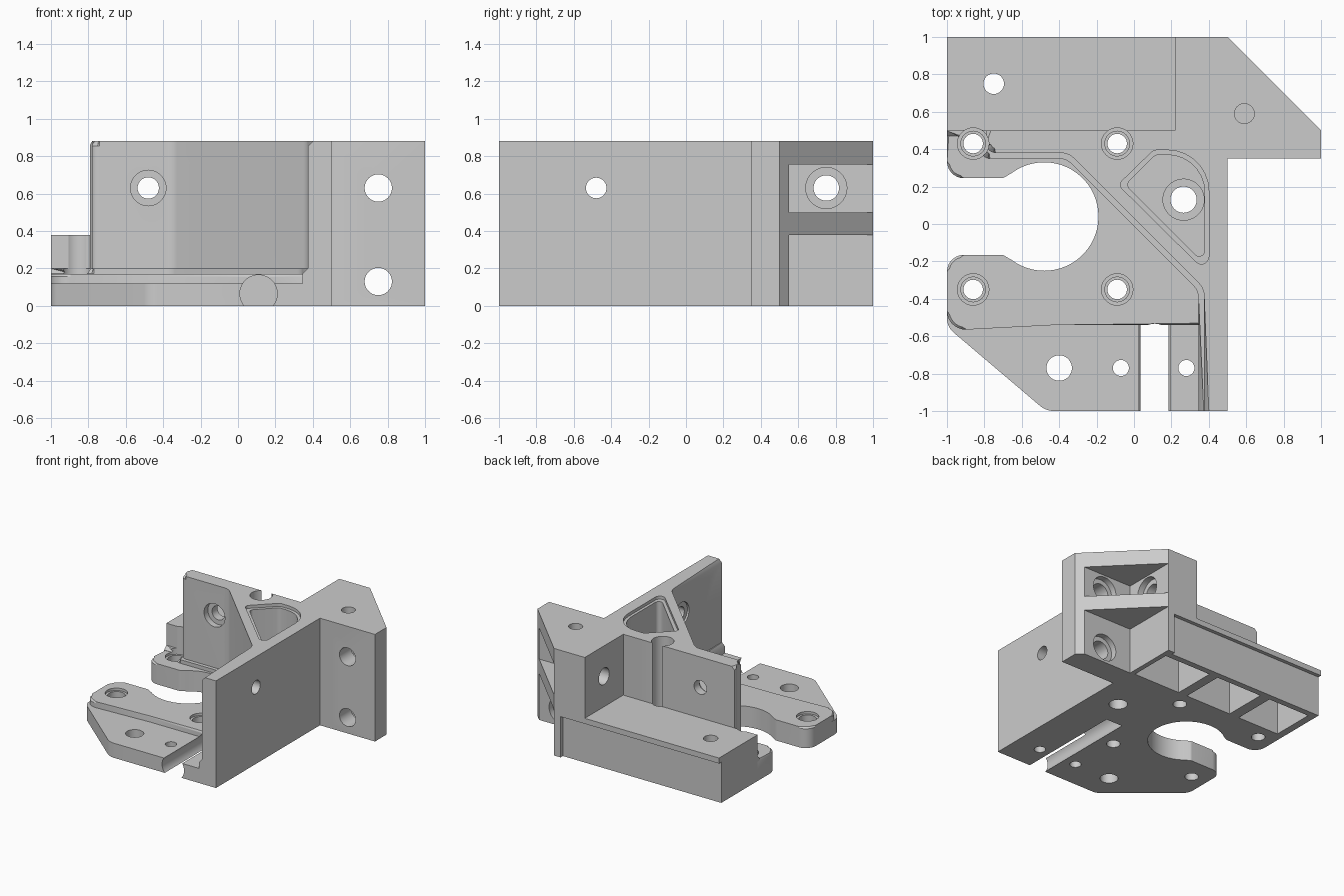
import bpy, bmesh, math
from mathutils import Vector, Matrix

if "Cube" in bpy.data.objects:
    bpy.data.objects.remove(bpy.data.objects["Cube"], do_unlink=True)

grey = bpy.data.materials.new("plain grey")
grey.use_nodes = True
GREY = (0.6, 0.6, 0.6, 1)
grey.diffuse_color = GREY
grey.node_tree.nodes["Principled BSDF"].inputs["Base Color"].default_value = GREY


def add_object(name, bm):
    bmesh.ops.recalc_face_normals(bm, faces=bm.faces)
    mesh = bpy.data.meshes.new(name)
    bm.to_mesh(mesh)
    bm.free()
    mesh.materials.append(grey)
    obj = bpy.data.objects.new(name, mesh)
    bpy.context.scene.collection.objects.link(obj)
    return obj


def rounded(points, steps=7):
    """Outline whose points may carry a third value, the corner radius."""
    out = []
    for i, p in enumerate(points):
        c = Vector((p[0], p[1], 0))
        if len(p) == 2:
            out.append(c)
            continue
        before, after = points[i - 1], points[(i + 1) % len(points)]
        a = (Vector((before[0], before[1], 0)) - c).normalized()
        b = (Vector((after[0], after[1], 0)) - c).normalized()
        half = a.angle(b) / 2
        centre = c + (a + b).normalized() * (p[2] / math.sin(half))
        reach = p[2] / math.tan(half)
        start = (c + a * reach - centre).normalized()
        end = (c + b * reach - centre).normalized()
        for k in range(steps + 1):
            out.append(centre + start.slerp(end, k / steps) * p[2])
    return out


def prism(name, points, z0, z1, chamfer=0, keep=None):
    """Extruded outline; top edges accepted by keep are chamfered."""
    bm = bmesh.new()
    ring = rounded(points)
    low = [bm.verts.new((p.x, p.y, z0)) for p in ring]
    high = [bm.verts.new((p.x, p.y, z1)) for p in ring]
    bm.faces.new(low[::-1])
    bm.faces.new(high)
    for i in range(len(ring)):
        bm.faces.new((low[i - 1], low[i], high[i], high[i - 1]))
    if chamfer:
        top = set(high)
        edges = [e for e in bm.edges if all(v in top for v in e.verts)
                 and keep((e.verts[0].co + e.verts[1].co) / 2)]
        bmesh.ops.bevel(bm, geom=edges, offset=chamfer, segments=1, affect='EDGES')
    return add_object(name, bm)


def box(name, x0, x1, y0, y1, z0, z1):
    return prism(name, [(x0, y0), (x1, y0), (x1, y1), (x0, y1)], z0, z1)


def drill(axis, at, radius, start, end):
    """Cylinder cutter along an axis; at gives the other two coordinates."""
    turn = {'X': Matrix.Rotation(math.pi / 2, 4, 'Y'),
            'Y': Matrix.Rotation(math.pi / 2, 4, 'X'), 'Z': Matrix()}[axis]
    mid = list(at)
    mid.insert('XYZ'.index(axis), (start + end) / 2)
    bm = bmesh.new()
    bmesh.ops.create_cone(bm, cap_ends=True, segments=40, radius1=radius, radius2=radius,
                          depth=end - start, matrix=Matrix.Translation(mid) @ turn)
    return add_object("cutter", bm)


# Base plate with the large open round cutout
arc = [(-0.48 + 0.29 * math.cos(math.radians(a)), 0.04 + 0.29 * math.sin(math.radians(a)))
       for a in range(126, -127, -6)]
plate = prism("base_plate", [(-1, 0.5), (-1, 0.245, 0.09), (-0.7, 0.245, 0.03)] + arc
              + [(-0.7, -0.165, 0.03), (-1, -0.165, 0.09), (-1, -0.57, 0.1), (-0.42, -0.54),
                 (0.5, -0.54), (0.5, 0.5)], 0, 0.17, 0.012,
              lambda m: m.x < 0.49 and m.y < 0.49)

# Thinner front tab
tab = prism("front_tab", [(-1, -0.42), (-1, -0.55, 0.1), (-0.47, -1, 0.12),
                          (0.5, -1), (0.5, -0.5), (-0.9, -0.5)], 0, 0.12)

# Upright walls: back wall, diagonal and side wall in one body
front = lambda m: m.y < 0.47 and -0.99 < m.x < 0.36 and m.y > -0.99 and m.x + m.y < 0.1
body = prism("upright_walls", [(-0.79, 0.5), (-0.79, 0.38, 0.05), (-0.35, 0.38, 0.1),
                               (0.375, -0.345, 0.1), (0.375, -1), (0.5, -1), (0.5, 0.35),
                               (0.22, 0.5)], 0.1, 0.88, 0.025,
             lambda m: front(m - Vector((0.03, 0, 0))))
skirt = prism("wall_foot", [(-1, 0.5), (-1, 0.47), (-0.82, 0.47), (-0.82, 0.35, 0.05),
                            (-0.362, 0.35, 0.1), (0.345, -0.357, 0.1), (0.345, -1),
                            (0.47, -1), (0.47, -0.3), (-0.3, 0.5)], 0.1, 0.2, 0.028, front)

# Rear beam and mounting block
beam = box("rear_beam", -1, 0.22, 0.5, 1, 0, 0.38)
block = prism("corner_block", [(0.22, 0.5), (0.22, 1), (0.5, 1), (1, 0.5), (1, 0.35),
                               (0.5, 0.35)], 0, 0.88)

cuts = {p: [] for p in (plate, tab, body, skirt, beam, block)}


def cut(cutter, *parts):
    cutter.hide_render = True
    for p in parts:
        cuts[p].append(cutter)


# Four counterbored screws; the rear ones have tool access above
for x in (-0.86, -0.09):
    for y in (0.43, -0.35):
        parts = (plate, skirt, beam, body) if y > 0 else (plate,)
        for radius, start, end in ((0.052, -0.1, 0.2), (0.066, 0.09, 0.3), (0.084, 0.15, 1)):
            cut(drill('Z', (x, y), radius, start, end), *parts)
# Tab holes and the cable bore
for x, r in ((-0.4, 0.068), (-0.07, 0.043), (0.28, 0.043)):
    cut(drill('Z', (x, -0.77), r, -0.1, 0.3), tab)
cut(drill('Y', (0.11, 0.065), 0.1, -1.1, -0.1), tab, plate, body, skirt)

# Triangular well with a flared mouth and a screw hole in its floor
well = [(-0.045, 0.21, 0.03), (0.115, 0.37, 0.05), (0.378, 0.37, 0.2), (0.378, -0.215, 0.03)]
mouth = [(-0.085, 0.21, 0.03), (0.105, 0.395, 0.05), (0.4, 0.395, 0.22), (0.4, -0.27, 0.04)]
cut(prism("cutter", well, 0.16, 1), body, skirt)
cut(prism("cutter", mouth, 0.855, 1), body)
cut(drill('Z', (0.265, 0.13), 0.07, -0.1, 0.3), plate, body, skirt)
cut(drill('Z', (0.265, 0.13), 0.11, 0.11, 0.9), plate, body, skirt)

# Cross holes in the walls
cut(drill('Y', (-0.48, 0.63), 0.057, 0.3, 0.6), body)
cut(drill('Y', (-0.48, 0.63), 0.095, 0.3, 0.43), body)
cut(drill('X', (-0.48, 0.63), 0.055, 0.3, 0.6), body)
cut(drill('X', (-0.48, 0.63), 0.095, 0.3, 0.39), body)

# Corner block: two wedge pockets and their screw holes
wedge = [(0.5, 0.55), (1.05, 0.55), (1.05, 1.1), (0.5, 1.1)]
for z0, z1 in ((-0.1, 0.38), (0.5, 0.755)):
    cut(prism("cutter", wedge, z0, z1), block)
for z in (0.13, 0.63):
    cut(drill('Y', (0.75, z), 0.073, 0.3, 0.6), block)
    cut(drill('Y', (0.75, z), 0.11, 0.5, 0.6), block)
cut(drill('X', (0.75, 0.63), 0.068, 0.1, 0.6), block)
cut(drill('X', (0.75, 0.63), 0.11, 0.45, 0.6), block)
cut(drill('Z', (0.59, 0.59), 0.053, 0.78, 1), block)

# Beam: hollows from below, recessed back, one top hole
for x0, x1 in ((-0.94, -0.56), (-0.47, -0.05), (0.03, 0.46)):
    cut(box("cutter", x0, x1, 0.56, 0.92, -0.1, 0.3), beam, block)
cut(box("cutter", -1.1, 0.44, 0.97, 1.1, -0.1, 0.335), beam, block)
cut(drill('Z', (-0.75, 0.75), 0.055, 0.2, 0.5), beam)


def volume(mesh):
    bm = bmesh.new()
    bm.from_mesh(mesh)
    size = abs(bm.calc_volume())
    bm.free()
    return size


def subtract(part, cutter):
    """Cut with the first solver that leaves a sound solid."""
    mod = part.modifiers.new("cut", 'BOOLEAN')
    mod.operation = 'DIFFERENCE'
    mod.object = cutter
    result = None
    for solver in ('EXACT', 'MANIFOLD', 'FLOAT'):
        mod.solver = solver
        graph = bpy.context.evaluated_depsgraph_get()
        graph.update()
        mesh = bpy.data.meshes.new_from_object(part.evaluated_get(graph))
        if volume(mesh) > 0.5 * volume(part.data):
            result = mesh
            break
    part.modifiers.remove(mod)
    if result:
        part.data = result


# Apply the cuts, drop the cutters, smooth the round faces
for part, cutters in cuts.items():
    for c in cutters:
        subtract(part, c)
    bpy.ops.object.select_all(action='DESELECT')
    part.select_set(True)
    bpy.context.view_layer.objects.active = part
    bpy.ops.object.shade_smooth_by_angle(angle=math.radians(30))
for c in set(sum(cuts.values(), [])):
    bpy.data.objects.remove(c, do_unlink=True)
